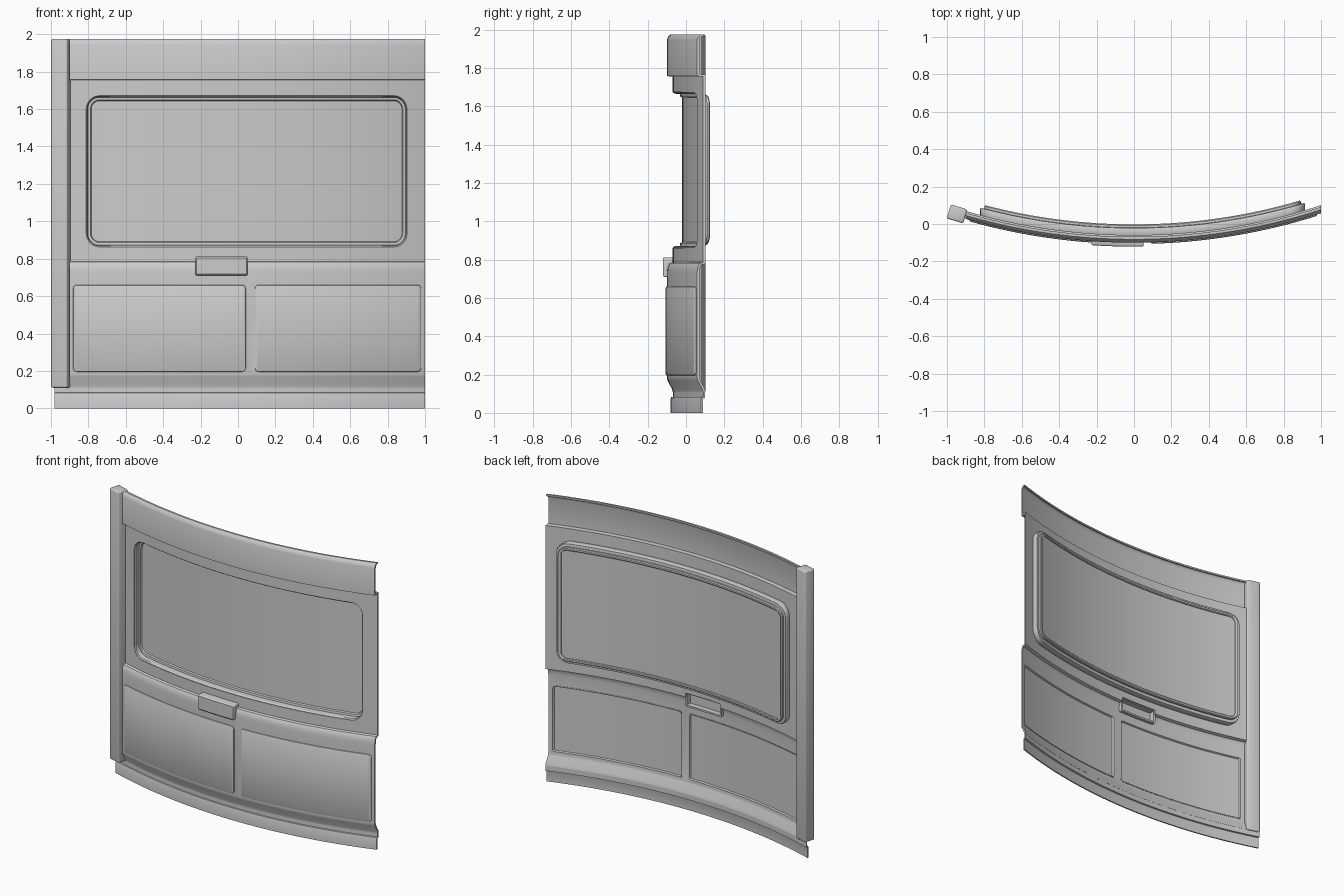
import bpy, bmesh, math

if "Cube" in bpy.data.objects:
    bpy.data.objects.remove(bpy.data.objects["Cube"])

R, YC = 3.25, 3.15          # plan radius and arc centre of the curved wall


def bend(x, d, z):
    """x along the wall, d = depth behind the outermost front surface."""
    return (x, YC - math.sqrt((R - d) ** 2 - x * x), z)


def finish(name, bm):
    bmesh.ops.recalc_face_normals(bm, faces=bm.faces)
    me = bpy.data.meshes.new(name)
    bm.to_mesh(me)
    bm.free()
    ob = bpy.data.objects.new(name, me)
    bpy.context.collection.objects.link(ob)
    return ob


def activate(ob):
    bpy.ops.object.select_all(action='DESELECT')
    ob.select_set(True)
    bpy.context.view_layer.objects.active = ob


def smooth(ob):
    activate(ob)
    bpy.ops.object.shade_smooth_by_angle(angle=math.radians(32))


def sheet(front, t):
    """Close an upward (d, z) profile into a sheet of thickness t behind it."""
    back = []
    for i, p in enumerate(front):
        ns = []
        for a, b in ((i - 1, i), (i, i + 1)):
            if a >= 0 and b < len(front):
                dx, dz = front[b][0] - front[a][0], front[b][1] - front[a][1]
                l = math.hypot(dx, dz)
                ns.append((dz / l, -dx / l))
        nx, nz = sum(n[0] for n in ns) / len(ns), sum(n[1] for n in ns) / len(ns)
        k = t / max(nx * nx + nz * nz, 0.3)
        back.append((p[0] + nx * k, max(p[1] + nz * k, 0)))
    return front + back[::-1]


def sweep(name, prof, x0, x1, n=40):
    bm = bmesh.new()
    rows = [[bm.verts.new(bend(x0 + (x1 - x0) * i / n, d, z)) for d, z in prof]
            for i in range(n + 1)]
    m = len(prof)
    for a, b in zip(rows, rows[1:]):
        for j in range(m):
            k = (j + 1) % m
            bm.faces.new((a[j], a[k], b[k], b[j]))
    bm.faces.new(rows[0])
    bm.faces.new(rows[-1])
    return finish(name, bm)


def columns(rect, r, inset, n=24, c=6):
    """Rounded rectangle as columns (x, z_low, z_high)."""
    x0, x1, z0, z1 = rect[0] + inset, rect[1] - inset, rect[2] + inset, rect[3] - inset
    r = max(r - inset, 0.002)
    arc = [(r * (1 - math.cos(a)), r * (1 - math.sin(a)))
           for a in (math.pi / 2 * i / c for i in range(c + 1))]
    cols = [(x0 + u, z0 + v, z1 - v) for u, v in arc]
    cols += [(x0 + r + (x1 - x0 - 2 * r) * i / n, z0, z1) for i in range(1, n)]
    return cols + [(x1 - u, z0 + v, z1 - v) for u, v in reversed(arc)]


def loft(name, rect, r, rings, closed=False):
    """Loft rounded rectangles given as (inset, depth) rings; cap or close."""
    bm = bmesh.new()
    loops = []
    for inset, d in rings:
        cs = columns(rect, r, inset)
        pts = [(x, lo) for x, lo, hi in cs] + [(x, hi) for x, lo, hi in reversed(cs)]
        loops.append([bm.verts.new(bend(x, d, z)) for x, z in pts])
    m = len(loops[0])
    for a, b in zip(loops, loops[1:] + loops[:1] if closed else loops[1:]):
        for j in range(m):
            k = (j + 1) % m
            bm.faces.new((a[j], a[k], b[k], b[j]))
    if not closed:
        for l in (loops[0], loops[-1]):
            for j in range(m // 2 - 1):
                bm.faces.new((l[j], l[j + 1], l[m - 2 - j], l[m - 1 - j]))
    return finish(name, bm)


def cut(ob, rect, r, inset):
    cutter = loft("cutter", rect, r, [(inset, -0.1), (inset, 0.15)])
    cutter.hide_render = True
    mod = ob.modifiers.new("hole", 'BOOLEAN')
    mod.operation, mod.solver, mod.object = 'DIFFERENCE', 'EXACT', cutter
    activate(ob)
    bpy.ops.object.modifier_apply(modifier=mod.name)
    bpy.data.objects.remove(cutter)


WINDOW = (-0.815, 0.907, 0.86, 1.675)
PANELS = [(-0.882, 0.042, 0.195, 0.66), (0.09, 0.98, 0.195, 0.66)]
HANDLE = (-0.228, 0.052, 0.71, 0.812)

# wall shell: sill slope, lower wall, rounded belt, window wall, header band
body = sweep("wall_shell", sheet([
    (0.03, 0.11), (0.028, 0.122), (0.003, 0.17), (0, 0.182), (0, 0.73),
    (0.002, 0.752), (0.007, 0.77), (0.014, 0.781), (0.03, 0.786),
    (0.03, 1.755), (0, 1.757), (0, 1.945), (0.006, 1.962), (0.018, 1.974),
    (0.032, 1.974)], 0.011), -0.9, 1.0)
cut(body, WINDOW, 0.075, 0.0)
for p in PANELS:
    cut(body, p, 0.02, 0.006)
cut(body, HANDLE, 0.008, 0.006)
smooth(body)

# skirt along the floor
smooth(sweep("floor_skirt", sheet([
    (0.02, 0), (0.02, 0.074), (0.023, 0.082), (0.031, 0.084), (0.031, 0.112)],
    0.009), -0.982, 1.0))

# window frame and pane
smooth(loft("window_frame", WINDOW, 0.075, [
    (-0.004, 0.033), (0.003, 0.031), (0.009, 0.038), (0.012, 0.068),
    (0.026, 0.07), (0.029, 0.078), (0.036, 0.086), (0.036, 0.094),
    (0.031, 0.098), (0.02, 0.098), (0.015, 0.092), (0.015, 0.08),
    (-0.004, 0.078), (-0.008, 0.07), (-0.008, 0.04)], closed=True))
smooth(loft("window_pane", WINDOW, 0.075, [(0.03, 0.08), (0.03, 0.089)]))

# raised lower panels, hollow at the back
for side, p in zip(("left", "right"), PANELS):
    smooth(loft(side + "_lower_panel", p, 0.02, [
        (0.014, 0.003), (0.009, 0.013), (0.002, 0.013), (0, 0.001),
        (0.002, -0.004), (0.008, -0.007)]))

# handle cover on the belt, hollow at the back
smooth(loft("handle_cover", HANDLE, 0.008, [
    (0.012, -0.004), (0.012, 0.034), (0, 0.034), (0, -0.012),
    (0.002, -0.017), (0.007, -0.021)]))

# end post
bpy.ops.mesh.primitive_cube_add(size=1, location=(-0.946, 0.054, 1.0425),
                                rotation=(0, 0, -math.radians(17)))
post = bpy.context.object
post.name = "end_post"
post.scale = (0.092, 0.078, 1.865)
bpy.ops.object.transform_apply(location=False, rotation=False, scale=True)
bev = post.modifiers.new("bevel", 'BEVEL')
bev.width, bev.segments = 0.01, 3
bpy.ops.object.modifier_apply(modifier=bev.name)
smooth(post)
